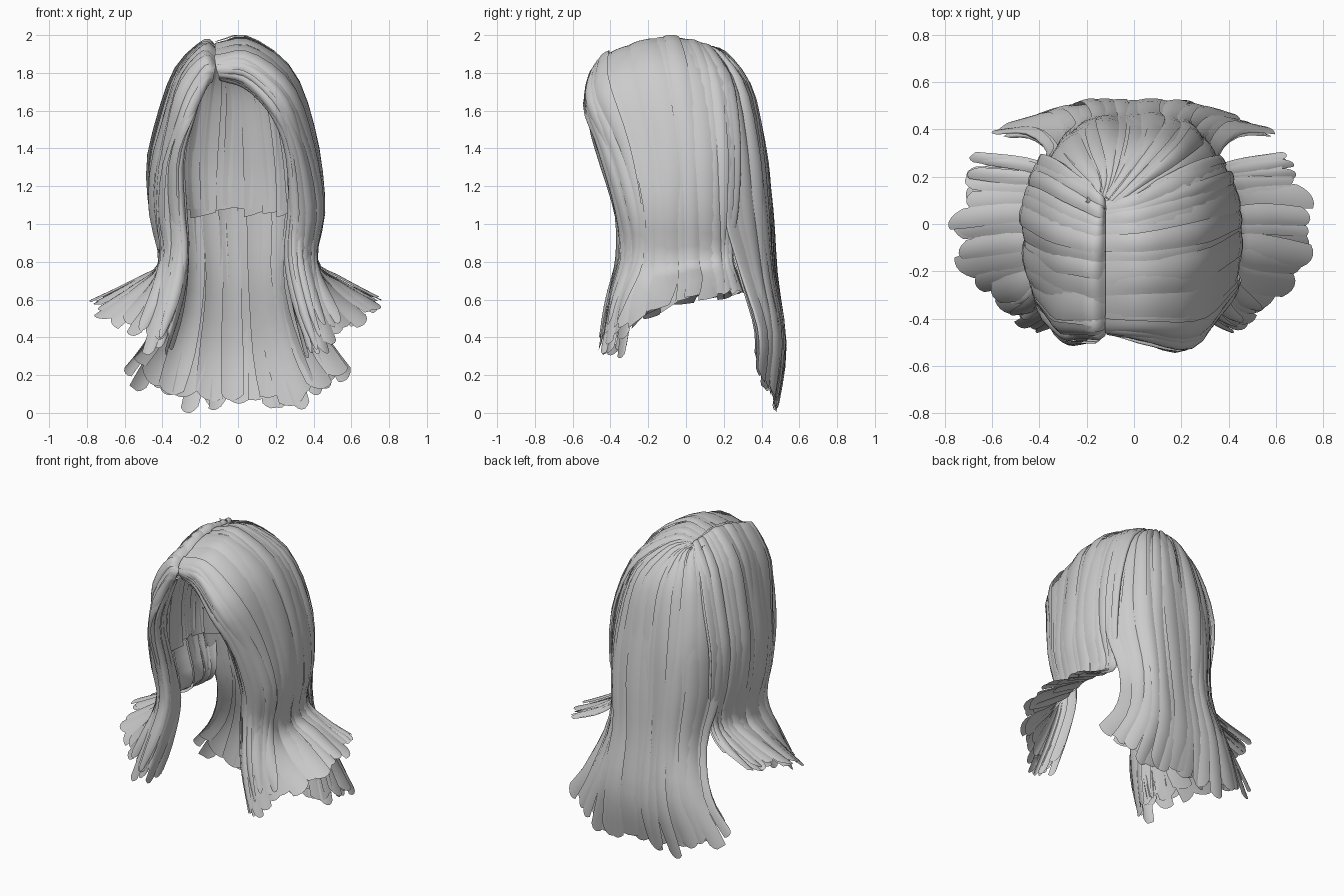
import bpy, bmesh, math, random
from mathutils import Vector

random.seed(7)
cube = bpy.data.objects.get("Cube")
if cube:
    bpy.data.objects.remove(cube)

# Single hair colour
HAIR = (0.6, 0.6, 0.6, 1.0)
mat = bpy.data.materials.new("light_grey_hair")
mat.use_nodes = True
mat.diffuse_color = HAIR
shader = next(n for n in mat.node_tree.nodes if n.type == 'BSDF_PRINCIPLED')
shader.inputs["Base Color"].default_value = HAIR
shader.inputs["Roughness"].default_value = 0.7

PART_X = -0.12      # the parting sits off centre


def guide(*points):
    return [Vector(p) for p in points]


# Guide paths of the left side, from parting to tip, front to back
face_edge = guide((-.1, -.45, 1.8), (.04, -.48, 1.77), (.18, -.52, 1.62), (.27, -.46, 1.42),
                  (.3, -.37, 1.1), (.29, -.35, .85), (.33, -.4, .6), (.42, -.45, .31))
front = guide((-.12, -.45, 1.87), (.05, -.47, 1.88), (.25, -.49, 1.7), (.35, -.38, 1.42),
              (.41, -.3, 1.1), (.39, -.28, .85), (.45, -.35, .6), (.55, -.39, .36))
temple = guide((-.12, -.28, 1.95), (.06, -.28, 1.96), (.27, -.27, 1.79), (.39, -.2, 1.45),
               (.45, -.15, 1.1), (.41, -.14, .82), (.52, -.17, .67), (.73, -.22, .5))
ear = guide((-.12, -.1, 1.98), (.05, -.1, 2), (.29, -.06, 1.82), (.42, 0, 1.45),
            (.45, .02, 1.1), (.41, .02, .82), (.55, .02, .72), (.8, -.01, .59))
behind_ear = guide((-.12, .03, 1.97), (.03, .05, 1.985), (.27, .13, 1.81), (.4, .17, 1.45),
                   (.42, .17, 1.1), (.38, .17, .85), (.5, .19, .74), (.75, .21, .62))
side_rear = guide((-.12, .1, 1.96), (.02, .15, 1.95), (.22, .25, 1.78), (.34, .29, 1.45),
                  (.37, .28, 1.1), (.35, .25, .86), (.45, .28, .74), (.66, .31, .65))
# Inner fold of the face-framing hair: opens out above, turns in below
inner_edge = [p + Vector((.03 - .013 * i, .12, -.01)) for i, p in enumerate(face_edge)]

# Guide paths of the back
back_edge = guide((-.06, .05, 1.96), (.03, .1, 1.96), (.24, .18, 1.79), (.37, .21, 1.45),
                  (.4, .2, 1.1), (.36, .29, .75), (.46, .38, .45), (.64, .38, .21))
back_mid = guide((-.09, .09, 1.96), (.01, .18, 1.93), (.15, .31, 1.75), (.21, .38, 1.4),
                 (.23, .41, 1.1), (.21, .44, .75), (.26, .5, .4), (.36, .46, .04))
back_centre = guide((PART_X, .11, 1.96), (-.06, .22, 1.91), (-.01, .35, 1.73), (0, .42, 1.4),
                    (0, .45, 1.1), (0, .47, .75), (0, .52, .35), (0, .46, .02))


def bump(t, middle):
    return math.exp(-((t - middle) / .1) ** 2)


def mirror(p, t):
    """Swap sides about the centre low down and about the parting at the root.
    The right side is a little wider at the cheek and flatter at the brow."""
    w = max(0, 1 - 2.3 * t) ** 1.5
    return Vector((-p.x + 2 * PART_X * w - .03 * bump(t, .45),
                   p.y * (1 - .08 * bump(t, .25)), p.z - .02 * w))


def mirrored(path):
    return [mirror(p, i / (len(path) - 1)) for i, p in enumerate(path)]


SIDE = [inner_edge, face_edge, front, temple, ear, behind_ear, side_rear]
BACK = [back_edge, back_mid, back_centre, mirrored(back_mid), mirrored(back_edge)]


def spline(points, t):
    """Smooth curve through all points, t from 0 to 1."""
    last = len(points) - 1
    x = min(max(t, 0), 1) * last
    i = min(int(x), last - 1)
    f = x - i
    b, c = points[i], points[i + 1]
    a = points[i - 1] if i else b * 2 - c
    d = points[i + 2] if i + 2 <= last else c * 2 - b
    return b + (c - a) * (f / 2) + (a * 2 - b * 5 + c * 4 - d) * (f * f / 2) \
        + (b * 3 - a - c * 3 + d) * (f ** 3 / 2)


def sheet(paths, u, t):
    return spline([spline(path, t) for path in paths], u)


def sheet_normal(paths, u, t):
    e = .01
    u, t = min(max(u, e), 1 - e), min(max(t, e), 1 - e)
    du = sheet(paths, u + e, t) - sheet(paths, u - e, t)
    dt = sheet(paths, u, t + e) - sheet(paths, u, t - e)
    return dt.cross(du).normalized()


def add_lock(bm, paths, centre, half, start, end, lift, loose, flip):
    """One broad, nearly flat strip of hair lying along the guide sheet."""
    rows, cols = 22, 5
    phase = random.uniform(0, math.tau)
    tilt = random.uniform(-.008, .008) * loose
    slant = random.uniform(-.025, .025)
    grid = []
    for r in range(rows + 1):
        k = r / rows
        near_tip = max(0, (k - .85) / .15)
        width = half * (1 - .25 * loose * near_tip ** 2)
        sway = half * .2 * loose * math.sin(7 * k + phase)
        line = []
        for c in range(cols + 1):
            s = 2 * c / cols - 1
            t = start + (end - start) * k
            t -= near_tip * (.012 * loose * s * s + slant * (s + 1) / 2)
            u = min(max(centre + sway + s * width, 0), 1)
            rise = .007 * (1 - s * s) + tilt * s
            rise += .006 * loose * math.sin(9 * k + phase)
            rise = lift + rise * min(1, .2 + 6 * t)
            p = sheet(paths, u, t) + sheet_normal(paths, u, t) * rise
            line.append(bm.verts.new(mirror(p, t) if flip else p))
        grid.append(line)
    for upper, lower in zip(grid, grid[1:]):
        for c in range(cols):
            quad = [upper[c], lower[c], lower[c + 1], upper[c + 1]]
            bm.faces.new(quad[::-1] if flip else quad).smooth = True


def add_layer(name, paths, count, ends, lift, start=0, loose=1, flip=False, span=(0, 1)):
    """A row of overlapping locks across part of the guide sheet."""
    bm = bmesh.new()
    step = (span[1] - span[0]) / count
    for i in range(count):
        centre = span[0] + (i + .5 + random.uniform(-.25, .25) * loose) * step
        add_lock(bm, paths, centre, step * random.uniform(.65, 1), start,
                 random.uniform(*ends), lift + random.uniform(-.006, .006) * loose, loose, flip)
    mesh = bpy.data.meshes.new(name)
    bm.to_mesh(mesh)
    bm.free()
    mesh.materials.append(mat)
    obj = bpy.data.objects.new(name, mesh)
    bpy.context.collection.objects.link(obj)
    return obj


parts = []

# Face-framing and shoulder locks, in two lengths, plus the short inner cap
for side, flip in (("left", False), ("right", True)):
    parts += [
        add_layer(side + "_outer_locks", SIDE, 18, (.95, 1), 0, flip=flip),
        add_layer(side + "_under_locks", SIDE, 14, (.91, .99), -.016, flip=flip),
        add_layer(side + "_front_wisps", SIDE, 9, (.9, .99), .004, loose=1.7, flip=flip,
                  span=(.05, .4)),
        add_layer(side + "_inner_cap", SIDE, 6, (.565, .58), -.045, start=.1, loose=.2,
                  flip=flip, span=(.55, 1)),
    ]

# Long back locks and the inner cap behind the face opening
parts += [
    add_layer("back_outer_locks", BACK, 17, (.965, 1), 0),
    add_layer("back_under_locks", BACK, 12, (.95, .99), -.016),
    add_layer("back_inner_cap", BACK, 9, (.565, .58), -.05, start=.1, loose=.2),
]

# Rest the lowest tip on the floor
low = min(v.co.z for o in parts for v in o.data.vertices)
for o in parts:
    o.location.z = -low
